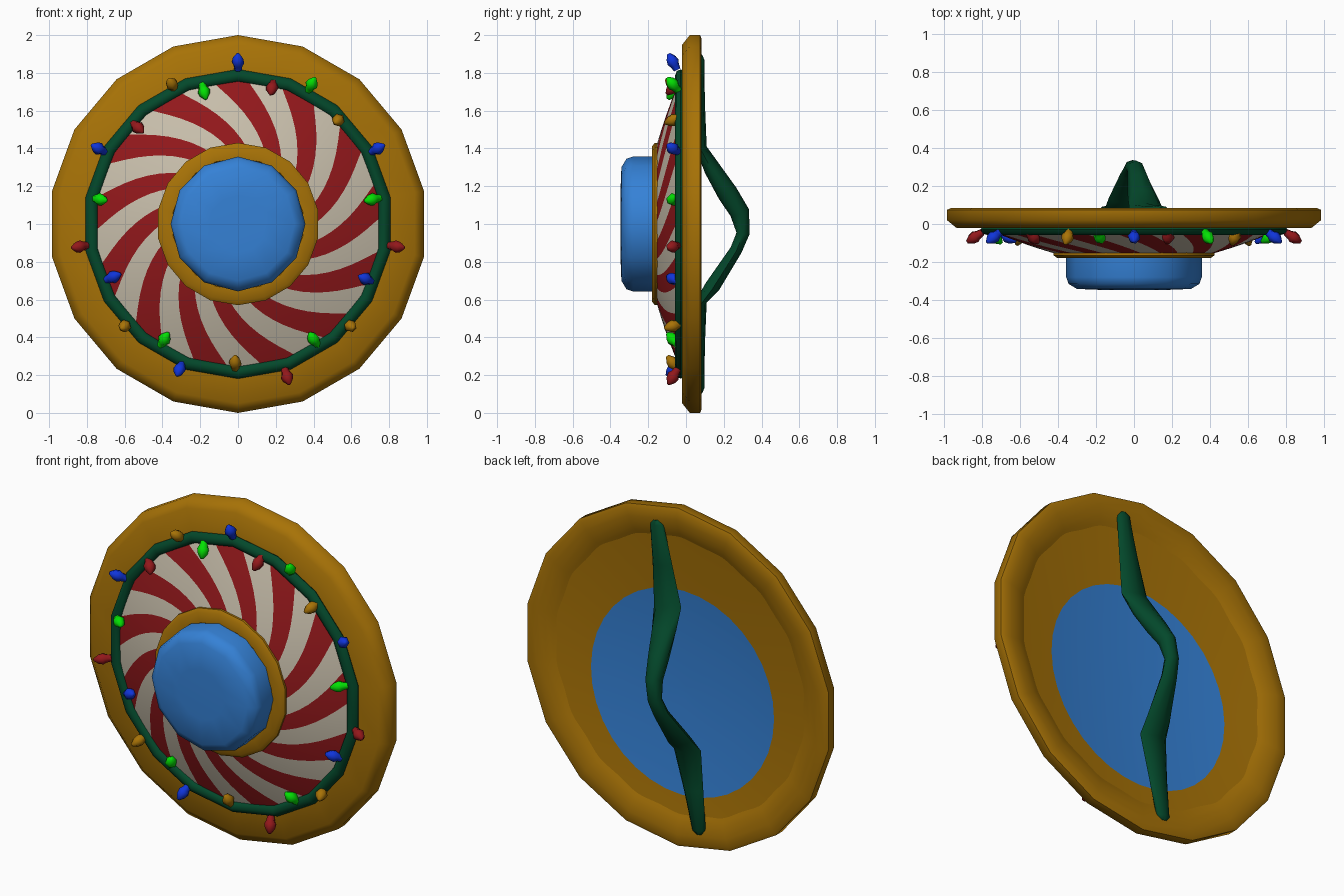
import bpy, math
from mathutils import Vector, Matrix

if "Cube" in bpy.data.objects:
    bpy.data.objects.remove(bpy.data.objects["Cube"])

def material(name, rgb):
    m = bpy.data.materials.new(name)
    m.diffuse_color = (*rgb, 1)
    m.use_nodes = True
    m.node_tree.nodes["Principled BSDF"].inputs["Base Color"].default_value = m.diffuse_color
    return m

GOLD = material("gold", (.39, .17, .002))
CREAM = material("cream", (.58, .52, .41))
RED = material("red", (.29, .009, .011))
GREEN = material("dark_green", (.001, .065, .024))
BLUE = material("sky_blue", (.035, .22, .67))
BULB_BLUE = material("bulb_blue", (.005, .035, .7))
BULB_GREEN = material("bulb_green", (.001, .75, .001))

def skin(name, rings, mats, rule=None, cap0=False, cap1=False, angle=40):
    """Join rings of points with quads; rule(i, j) picks the material."""
    n = len(rings[0])
    verts = [p for r in rings for p in r]
    faces, idx = [], []
    for i in range(len(rings) - 1):
        for j in range(n):
            k = (j + 1) % n
            faces.append((i*n + j, i*n + k, (i+1)*n + k, (i+1)*n + j))
            idx.append(rule(i, j) if rule else 0)
    if cap0:
        faces.append(tuple(reversed(range(n))))
        idx.append(rule(0, 0) if rule else 0)
    if cap1:
        faces.append(tuple(range((len(rings)-1)*n, len(rings)*n)))
        idx.append(0)
    me = bpy.data.meshes.new(name)
    me.from_pydata(verts, [], faces)
    for m in mats:
        me.materials.append(m)
    for f, m in zip(me.polygons, idx):
        f.material_index = m
    ob = bpy.data.objects.new(name, me)
    bpy.context.collection.objects.link(ob)
    bpy.ops.object.select_all(action='DESELECT')
    bpy.context.view_layer.objects.active = ob
    ob.select_set(True)
    bpy.ops.object.shade_smooth_by_angle(angle=math.radians(angle))
    return ob

def circle(r, y, n=18, twist=0, cz=1):
    """Ring around the y axis, first corner at the top; y may depend on radius."""
    out = []
    for j in range(n):
        a = math.pi/2 + twist + 2*math.pi*j/n
        x, z = r*math.cos(a), cz + r*math.sin(a)
        out.append((x, y(math.hypot(x, z - 1)) if callable(y) else y, z))
    return out

# outer rim
rim = [(.80, .045), (.84, .062), (.88, .076), (.93, .083), (.98, .083), (1, .075),
       (1, .02), (.95, -.02), (.74, -.02)]
skin("outer_rim", [circle(r, y) for r, y in rim], [GOLD], angle=60)

# shallow hollow back, with an off-centre blue area
def depth(d):
    return .055 - .05*(1 - (d/.82)**2)
dish = [(.02, .89), (.2, .89), (.4, .89), (.6, .89), (.82, 1)]
skin("back_dish", [circle(r, depth, 36, 0, cz) for r, cz in dish], [GOLD, BLUE],
     lambda i, j: 1 if i < 3 else 0, cap0=True)

# front dome with swirled stripes
STRIPES = 13
dome = []
for i in range(9):
    t = i/8
    dome.append(circle(.78 - .38*t, -.025 - .135*t - .03*t*(1-t), STRIPES*4,
                       math.radians(-3 - 32*t**1.2)))
skin("striped_dome", dome, [CREAM, RED], lambda i, j: 1 - (j//2) % 2)

# inner ring and centre boss
skin("inner_ring", [circle(r, y) for r, y in
     [(.43, -.13), (.43, -.165), (.41, -.18), (.35, -.18), (.33, -.16)]], [GOLD])
skin("centre_boss", [circle(r, y, 12) for r, y in
     [(.357, -.15), (.357, -.28), (.345, -.315), (.30, -.342), (.15, -.348)]],
     [BLUE], cap1=True)

# garland hoop
hoop = [circle(.785 + .034*math.cos(t), -.028 - .03*math.sin(t))
        for t in [k*math.pi/4 for k in range(9)]]
skin("garland", hoop, [GREEN], angle=60)

# light bulbs: x, z, colour
B, G, R, Y = BULB_BLUE, BULB_GREEN, RED, GOLD
bulbs = [(0, 1.86, B), (.39, 1.74, G), (.18, 1.72, R), (.53, 1.55, Y), (.74, 1.4, B),
         (.71, 1.13, G), (.84, .88, R), (.675, .71, B), (.595, .46, Y), (.4, .39, G),
         (.26, .19, R), (-.015, .265, Y), (-.31, .23, B), (-.39, .39, G),
         (-.6, .46, Y), (-.66, .72, B), (-.84, .88, R), (-.73, 1.13, G),
         (-.74, 1.4, B), (-.53, 1.51, R), (-.35, 1.74, Y), (-.18, 1.7, G)]
for n, (x, z, col) in enumerate(bulbs):
    pos = Vector((x, -.07, z))
    radial = Vector((x, 0, z - 1)).normalized()
    d = (pos - (radial*.785 + Vector((0, -.03, 1)))).normalized()
    u = d.orthogonal().normalized()
    v = d.cross(u)
    rings = []
    for s, r in [(-.05, .02), (-.025, .024), (-.005, .034), (.02, .028), (.047, .009)]:
        rings.append([tuple(pos + d*s + u*r*math.cos(a) + v*r*math.sin(a))
                      for a in [k*math.pi/3 for k in range(6)]])
    skin(f"bulb_{n+1}", rings, [col], cap0=True, cap1=True, angle=60)

# back handle strap: y, z, half width, half thickness; leans towards +x at the top
path = [(.075, 1.905, .02, .012), (.075, 1.88, .045, .022), (.075, 1.65, .065, .025),
        (.08, 1.41, .09, .03), (.14, 1.295, .08, .045), (.22, 1.165, .06, .055),
        (.285, 1.06, .045, .052), (.302, .95, .042, .035), (.265, .86, .05, .032),
        (.14, .665, .08, .04), (.08, .585, .09, .03), (.075, .35, .065, .025),
        (.075, .12, .045, .022), (.075, .095, .02, .012)]
lean = Matrix.Rotation(math.radians(9), 3, 'Y')
mid = Vector((0, 0, 1))
sections = []
for i, (y, z, w, h) in enumerate(path):
    p, q = path[max(i-1, 0)], path[min(i+1, len(path)-1)]
    t = Vector((0, q[0]-p[0], q[1]-p[1])).normalized()
    u = Vector((1, 0, 0))
    v = t.cross(u)
    c = Vector((0, y, z)) - mid
    sections.append([tuple(mid + lean @ (c + u*w*math.cos(a) + v*h*math.sin(a)))
                     for a in [k*math.pi/4 for k in range(8)]])
skin("back_handle", sections, [GREEN], cap0=True, cap1=True, angle=60)
